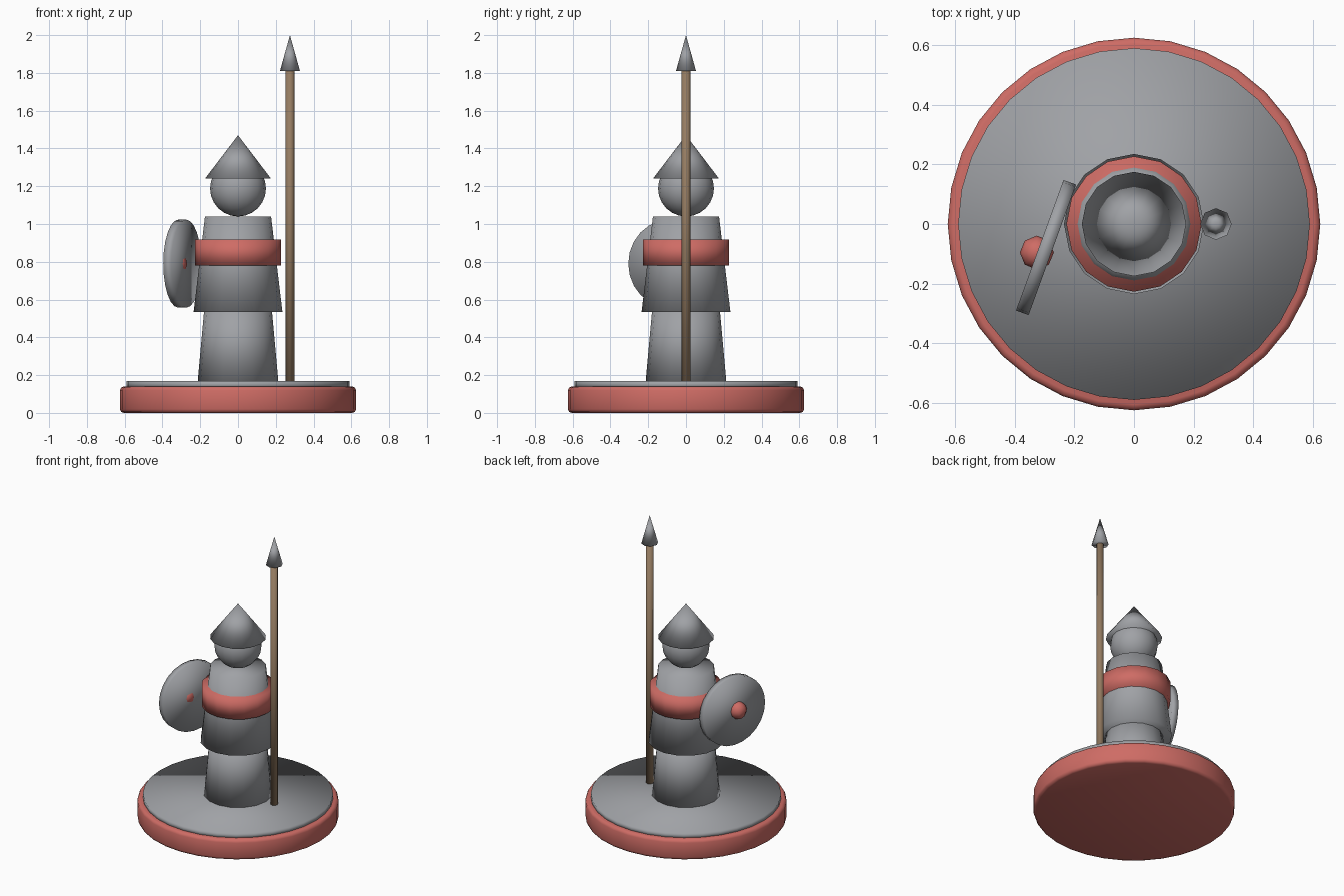
import bpy, math

if "Cube" in bpy.data.objects:
    bpy.data.objects.remove(bpy.data.objects["Cube"])


def material(name, rgb):
    m = bpy.data.materials.new(name)
    m.diffuse_color = (*rgb, 1)
    m.use_nodes = True
    m.node_tree.nodes["Principled BSDF"].inputs["Base Color"].default_value = m.diffuse_color
    return m


GREY = material("stone_grey", (0.35, 0.36, 0.38))
RED = material("soft_red", (0.62, 0.15, 0.13))
WOOD = material("wood_brown", (0.30, 0.20, 0.12))


def finish(name, mat):
    o = bpy.context.object
    o.name = name
    o.data.materials.append(mat)
    bpy.ops.object.shade_smooth()
    return o


def frustum(name, mat, sides, r1, r2, z1, z2, x=0, y=0, rot=(0, 0, 0)):
    bpy.ops.mesh.primitive_cone_add(vertices=sides, radius1=r1, radius2=r2, depth=z2 - z1,
                                    location=(x, y, (z1 + z2) / 2), rotation=rot)
    return finish(name, mat)


def ball(name, mat, sides, rings, r, loc):
    bpy.ops.mesh.primitive_uv_sphere_add(segments=sides, ring_count=rings, radius=r, location=loc)
    return finish(name, mat)


# Stand: rounded red disc with a thin grey floor
base = frustum("base", RED, 32, 0.625, 0.625, 0, 0.14)
bevel = base.modifiers.new("rounded_edge", "BEVEL")
bevel.width = 0.02
bevel.segments = 2
bevel.limit_method = "ANGLE"
bevel.angle_limit = math.radians(40)
frustum("floor", GREY, 32, 0.59, 0.59, 0.13, 0.17)

# Figure
frustum("legs", GREY, 16, 0.214, 0.176, 0.16, 0.58)
frustum("tunic", GREY, 16, 0.235, 0.175, 0.535, 1.04)
frustum("sash", RED, 16, 0.227, 0.227, 0.78, 0.918)
ball("head", GREY, 16, 12, 0.148, (0, 0, 1.188))
frustum("helmet", GREY, 16, 0.175, 0, 1.24, 1.47)

# Spear
frustum("spear_shaft", WOOD, 8, 0.023, 0.023, 0.16, 1.83, x=0.275)
frustum("spear_tip", GREY, 8, 0.053, 0, 1.81, 2.0, x=0.275)

# Shield, turned slightly towards the back, with a boss
frustum("shield", GREY, 24, 0.233, 0.233, 0.79 - 0.0225, 0.79 + 0.0225, x=-0.295, y=-0.079,
        rot=(0, math.radians(90), math.radians(-20)))
ball("shield_boss", RED, 8, 6, 0.057, (-0.326, -0.096, 0.79))
